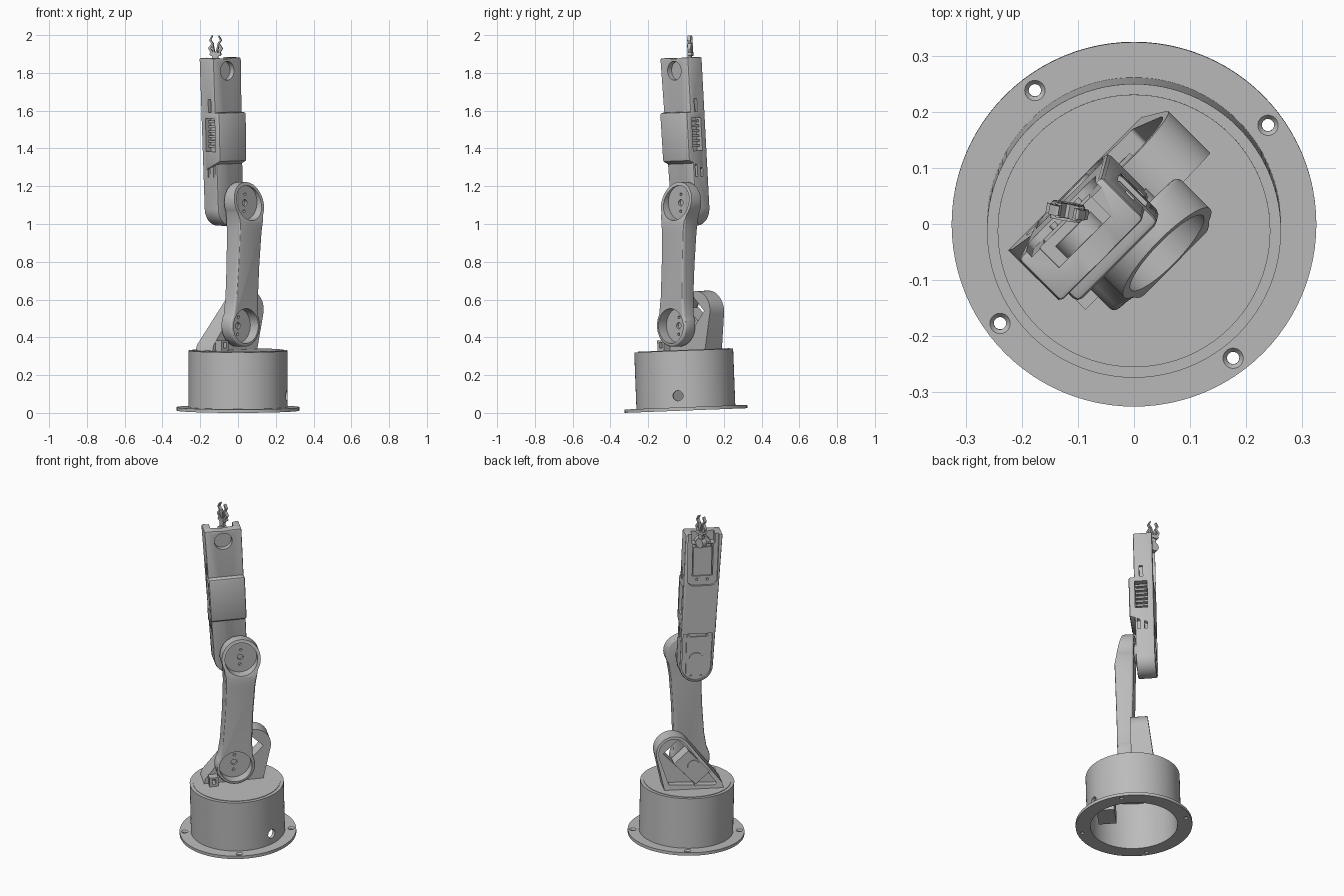
import bpy, bmesh
from math import radians, sin, cos, pi, atan2
from mathutils import Matrix, Vector
from mathutils.geometry import convex_hull_2d

cube = bpy.data.objects.get("Cube")
if cube:
    bpy.data.objects.remove(cube, do_unlink=True)

grey = bpy.data.materials.new("plain grey")
grey.use_nodes = True
grey.diffuse_color = (0.5, 0.5, 0.5, 1)
grey.node_tree.nodes["Principled BSDF"].inputs["Base Color"].default_value = (0.5, 0.5, 0.5, 1)
parts = []


# ---- helpers: x = along the arm plane, y = joint axis (back is +y), z = up ----
def finish(name, bm):
    bmesh.ops.recalc_face_normals(bm, faces=bm.faces)
    mesh = bpy.data.meshes.new(name)
    bm.to_mesh(mesh)
    bm.free()
    mesh.materials.append(grey)
    obj = bpy.data.objects.new(name, mesh)
    bpy.context.collection.objects.link(obj)
    parts.append(obj)
    return obj


def prism(name, outline, y0, y1):
    bm = bmesh.new()
    face = bm.faces.new([bm.verts.new((x, y0, z)) for x, z in outline])
    new = bmesh.ops.extrude_face_region(bm, geom=[face])["geom"]
    for v in new:
        if isinstance(v, bmesh.types.BMVert):
            v.co.y = y1
    return finish(name, bm)


def hull(*circles):
    pts = []
    for x, z, r in circles:
        count = 48 if r else 1
        pts += [Vector((x + r * cos(2 * pi * i / count), z + r * sin(2 * pi * i / count)))
                for i in range(count)]
    return [pts[i] for i in convex_hull_2d(pts)]


def box(name, centre, size, turn=0, axis="Y"):
    bm = bmesh.new()
    mat = Matrix.Translation(centre) @ Matrix.Rotation(radians(turn), 4, axis)
    bmesh.ops.create_cube(bm, size=1, matrix=mat @ Matrix.Diagonal((*size, 1)))
    return finish(name, bm)


def rod(name, start, end, r, r2=None, sides=64):
    a, b = Vector(start), Vector(end)
    bm = bmesh.new()
    mat = Matrix.Translation((a + b) / 2) @ (b - a).to_track_quat("Z", "Y").to_matrix().to_4x4()
    bmesh.ops.create_cone(bm, cap_ends=True, segments=sides, radius1=r, radius2=r if r2 is None else r2,
                          depth=(b - a).length, matrix=mat)
    return finish(name, bm)


def apply(obj, mod):
    bpy.context.view_layer.objects.active = obj
    bpy.ops.object.modifier_apply(modifier=mod.name)


def bevel(obj, width, segments=3):
    mod = obj.modifiers.new("bevel", "BEVEL")
    mod.width, mod.segments, mod.angle_limit = width, segments, radians(50)
    apply(obj, mod)


def cut(obj, *tools):
    for tool in tools:
        mod = obj.modifiers.new("cut", "BOOLEAN")
        mod.operation, mod.solver, mod.object = "DIFFERENCE", "EXACT", tool
        apply(obj, mod)
        parts.remove(tool)
        bpy.data.objects.remove(tool, do_unlink=True)


# ---- base ----
flange = rod("base_flange", (0, 0, 0), (0, 0, 0.018), 0.325, sides=96)
drum = rod("base_drum", (0, 0, 0.005), (0, 0, 0.318), 0.262, sides=96)
for part in (flange, drum):
    cut(part, rod("hollow", (0, 0, -0.1), (0, 0, 0.29), 0.243, sides=96))
for k in range(4):
    a = radians(-8.5 + 90 * k)
    x, y = 0.297 * cos(a), 0.297 * sin(a)
    cut(flange, rod("screw_hole", (x, y, -0.1), (x, y, 0.1), 0.011, sides=24),
        rod("countersink", (x, y, 0.008), (x, y, 0.019), 0.01, 0.019, sides=24))
a = radians(-53.7)
cut(drum, rod("cable_hole", (0.2 * cos(a), 0.2 * sin(a), 0.08), (0.3 * cos(a), 0.3 * sin(a), 0.08), 0.027))
for i in range(3):
    x = -0.05 + 0.04 * i
    cut(drum, rod("top_hole", (x, -0.11, 0.3), (x, -0.11, 0.4), 0.007, sides=16))
rod("turntable", (0, 0, 0.31), (0, 0, 0.321), 0.243, sides=96)
box("base_servo", (0.03, -0.15, 0.175), (0.15, 0.1, 0.25))

# small cable clip on the turntable
clip = box("cable_clip", (-0.134, -0.012, 0.345), (0.05, 0.05, 0.06))
cut(clip, box("clip_gap", (-0.134, -0.012, 0.35), (0.02, 0.1, 0.03)))

# ---- shoulder bracket with its diagonal servo ----
bracket = prism("shoulder_bracket", hull((0.1, 0.53, 0.1), (0.15, 0.31, 0), (-0.185, 0.31, 0), (-0.175, 0.35, 0)),
                0.008, 0.13)
for v in bracket.data.vertices:
    if v.co.y > 0.1:
        v.co.y = 0.135 - 0.1 * (v.co.z - 0.31)
cut(bracket, box("servo_slot", (0.025, 0.07, 0.47), (0.26, 0.4, 0.115), -46),
    prism("bracket_pocket", hull((0.1, 0.53, 0.085), (0.12, 0.36, 0.01), (-0.13, 0.35, 0.01)), 0.09, 0.3))
box("shoulder_servo", (-0.005, 0.065, 0.44), (0.18, 0.085, 0.11), -46)
rod("shoulder_servo_cap", (-0.015, 0.1, 0.45), (-0.015, 0.113, 0.45), 0.035)

# ---- upper arm link ----
LENGTH, BULB = 0.652, 0.11
arc = [(BULB * cos(radians(d)), BULB * sin(radians(d))) for d in range(-90, 36, 6)]
side = arc + [(0.085, 0.15), (0.082, LENGTH / 2), (0.085, LENGTH - 0.15)]
side += [(x, LENGTH - z) for x, z in reversed(arc)]
outline = side + [(-x, z) for x, z in reversed(side[1:-1])]
link = prism("upper_arm", outline, -0.075, 0.02)
for v in link.data.vertices:
    if v.co.y > 0:
        v.co.y = 0.006 + 0.03 * v.co.z / LENGTH
bevel(link, 0.012)
cut(link, box("slant", (0, -0.144, LENGTH + 0.03), (0.4, 0.2, 0.5), -14.7, "X"))
for z in (0, LENGTH):
    cut(link, rod("cup", (0, -0.2, z), (0, -0.015, z), 0.092),
        rod("bore", (0, -0.2, z), (0, 0.0, z), 0.017, sides=24))
    for dz in (-0.045, 0.045):
        cut(link, rod("pin_hole", (0, -0.2, z + dz), (0, 0.0, z + dz), 0.008, sides=16))
lean = Matrix.Translation((-0.015, 0, 0.45)) @ Matrix.Rotation(radians(4.4), 4, "Y")
link.data.transform(lean)
rod("elbow_hub", (0.035, 0.02, 1.1), (0.035, 0.06, 1.1), 0.055)

# ---- forearm: lower body, upper body and sleeve ----
forearm = prism("forearm", hull((-0.008, 1.07, 0.094), (0.07, 1.868, 0), (-0.14, 1.868, 0)), 0.045, 0.152)
bevel(forearm, 0.008, 2)
sleeve = prism("forearm_sleeve", [(0.083, 1.32), (0.078, 1.58), (-0.128, 1.58), (-0.12, 1.32)], 0.014, 0.125)
for v in sleeve.data.vertices:
    if v.co.z < 1.4 and v.co.y > 0.05:
        v.co.z -= 0.05
bevel(sleeve, 0.012, 2)

# side windows and slots on both sides
for s in (-1, 1):
    x = -0.022 + s * 0.103
    for part in (forearm, sleeve):
        cut(part, box("window", (x, 0.083, 1.46), (0.08, 0.07, 0.175)))
    cut(forearm, box("slot", (x, 0.085, 1.615), (0.04, 0.02, 0.07)))
    for y in (0.065, 0.105):
        cut(forearm, box("slot", (x, y, 1.27), (0.04, 0.016, 0.07)))
    for i in range(6):
        box("window_fin", (-0.022 + s * 0.074, 0.083, 1.40 + 0.026 * i), (0.02, 0.066, 0.012))

# elbow servo pocket, wrist servo pocket and the round wrist recess
cut(forearm,
    prism("elbow_pocket", hull((-0.008, 1.07, 0.082), (0.07, 1.27, 0), (-0.095, 1.27, 0)), 0.14, 0.3),
    prism("wrist_pocket", hull((0.015, 1.6, 0.04), (-0.075, 1.6, 0.04), (0.055, 1.9, 0), (-0.12, 1.9, 0)), 0.138, 0.3),
    box("wrist_opening", (-0.032, 0.13, 1.71), (0.115, 0.08, 0.19)),
    box("wrist_notch", (-0.034, 0.14, 1.86), (0.13, 0.1, 0.1)),
    rod("wrist_recess", (-0.035, -0.1, 1.80), (-0.035, 0.075, 1.80), 0.05),
    rod("top_dip", (-0.034, -0.1, 2.1), (-0.034, 0.3, 2.1), 0.238))
box("elbow_servo", (-0.012, 0.13, 1.14), (0.125, 0.035, 0.22))
rod("elbow_servo_cap", (-0.005, 0.13, 1.115), (-0.005, 0.154, 1.115), 0.04)
box("wrist_servo", (-0.032, 0.105, 1.70), (0.105, 0.05, 0.17))
rod("wrist_drum", (-0.034, 0.08, 1.80), (-0.034, 0.12, 1.80), 0.045)
for x, z in ((-0.035, 1.01), (0.02, 1.01), (-0.06, 1.595), (0.0, 1.595), (0.04, 1.255), (-0.065, 1.255)):
    rod("servo_screw", (x, 0.13, z), (x, 0.147, z), 0.007, sides=16)

# ---- gripper, turned across the arm plane ----
first = len(parts)
rod("gripper_pivot", (0, -0.02, 1.82), (0, 0.012, 1.82), 0.028, sides=32)
prism("gripper_stem", hull((0, 1.82, 0.012), (0, 1.875, 0.016)), -0.014, 0.006)
prism("gripper_palm", hull((-0.02, 1.885, 0.01), (0.02, 1.885, 0.01)), -0.012, 0.012)
path = [(0.014, 1.885), (0.032, 1.915), (0.016, 1.94), (0.029, 1.958), (0.018, 1.98)]
for s in (-1, 1):
    for i, (p, q) in enumerate(zip(path, path[1:])):
        w = 0.007 - 0.001 * i
        prism("gripper_finger", hull((s * p[0], p[1], w), (s * q[0], q[1], w - 0.001)), -0.009, 0.009)
    prism("gripper_link", hull((s * 0.006, 1.89, 0.004), (s * 0.016, 1.935, 0.004)), -0.013, 0.013)
turn = Matrix.Translation((-0.016, 0.152, 0)) @ Matrix.Rotation(radians(-55), 4, "Z")
for part in parts[first:]:
    part.data.transform(turn)

# ---- place the whole arm and shade it ----
place = (Matrix.Translation((0, 0, 0.0125)) @ Matrix.Rotation(radians(2.2), 4, "X")
         @ Matrix.Rotation(radians(45), 4, "Z"))
bpy.ops.object.select_all(action="DESELECT")
for part in parts:
    part.data.transform(place)
    part.select_set(True)
bpy.context.view_layer.objects.active = parts[0]
bpy.ops.object.shade_smooth_by_angle(angle=radians(30))
